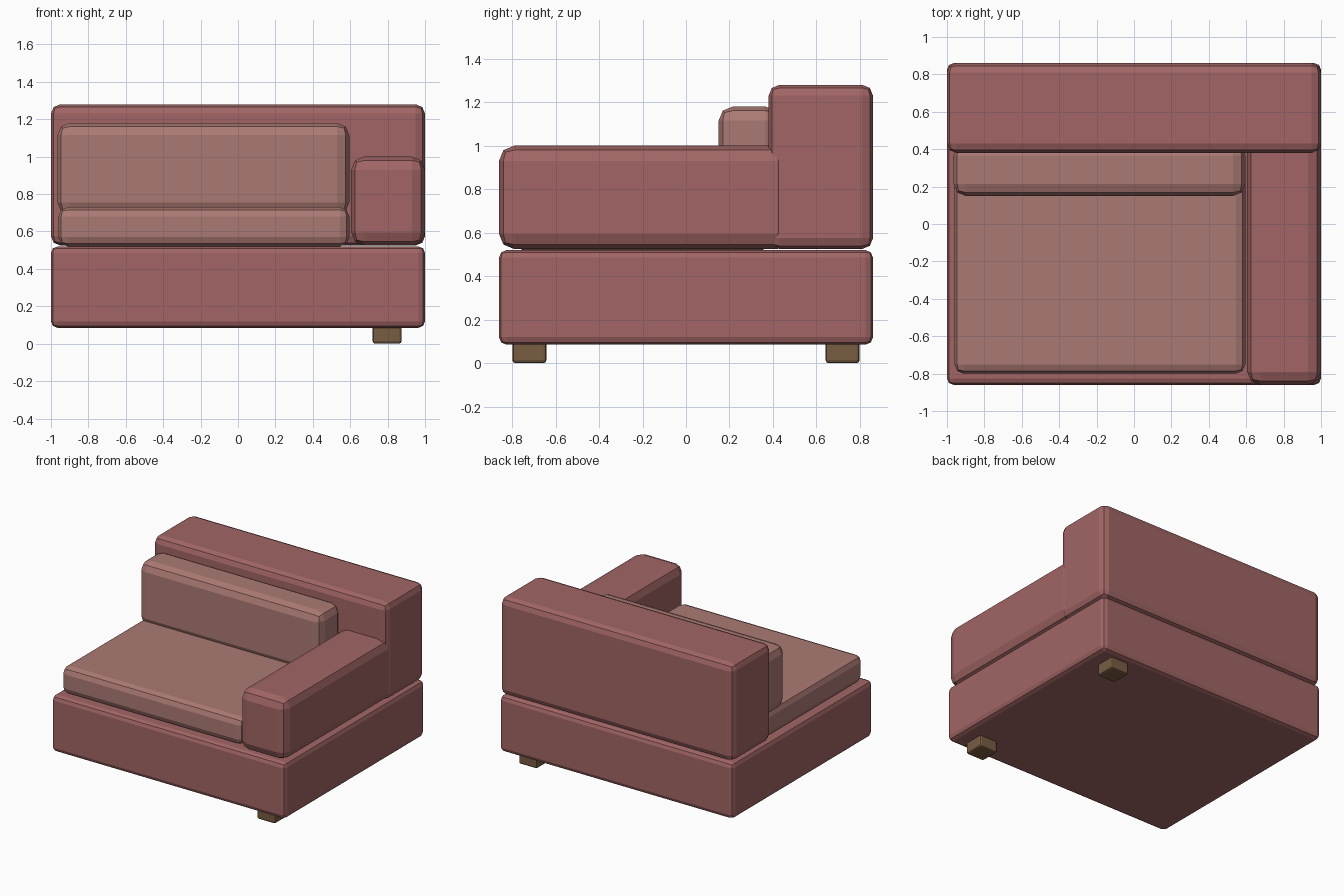
import bpy
import bmesh

if "Cube" in bpy.data.objects:
    bpy.data.objects.remove(bpy.data.objects["Cube"])


def material(name, color):
    m = bpy.data.materials.new(name)
    m.diffuse_color = (*color, 1)
    m.use_nodes = True
    m.node_tree.nodes["Principled BSDF"].inputs["Base Color"].default_value = m.diffuse_color
    return m


FABRIC = material("fabric", (0.36, 0.13, 0.13))
CUSHION = material("cushion_fabric", (0.41, 0.195, 0.175))
WOOD = material("wood", (0.19, 0.11, 0.055))


def block(name, xs, ys, zs, bevel, mat, segments=2):
    """Box given by its extents, with bevelled edges."""
    bm = bmesh.new()
    bmesh.ops.create_cube(bm, size=1)
    for v in bm.verts:
        for i, (lo, hi) in enumerate((xs, ys, zs)):
            v.co[i] = hi if v.co[i] > 0 else lo
    bmesh.ops.bevel(bm, geom=bm.edges[:], offset=bevel, segments=segments,
                    profile=0.5, affect='EDGES')
    mesh = bpy.data.meshes.new(name)
    bm.to_mesh(mesh)
    bm.free()
    mesh.materials.append(mat)
    obj = bpy.data.objects.new(name, mesh)
    bpy.context.collection.objects.link(obj)
    return obj


# Upholstered frame
block("base", (-1, 1), (-0.86, 0.86), (0.085, 0.52), 0.035, FABRIC)
block("backrest", (-1, 1), (0.38, 0.86), (0.525, 1.28), 0.05, FABRIC)
block("armrest", (0.605, 1), (-0.86, 0.49), (0.525, 1.0), 0.07, FABRIC)

# Loose cushions
block("seat_cushion", (-0.96, 0.595), (-0.80, 0.40), (0.52, 0.73), 0.05, CUSHION)
block("back_cushion", (-0.965, 0.595), (0.15, 0.43), (0.69, 1.18), 0.065, CUSHION)

# Feet on the arm side only
for name, y in (("front_foot", -0.72), ("back_foot", 0.72)):
    block(name, (0.72, 0.875), (y - 0.078, y + 0.078), (0, 0.105), 0.014, WOOD)
